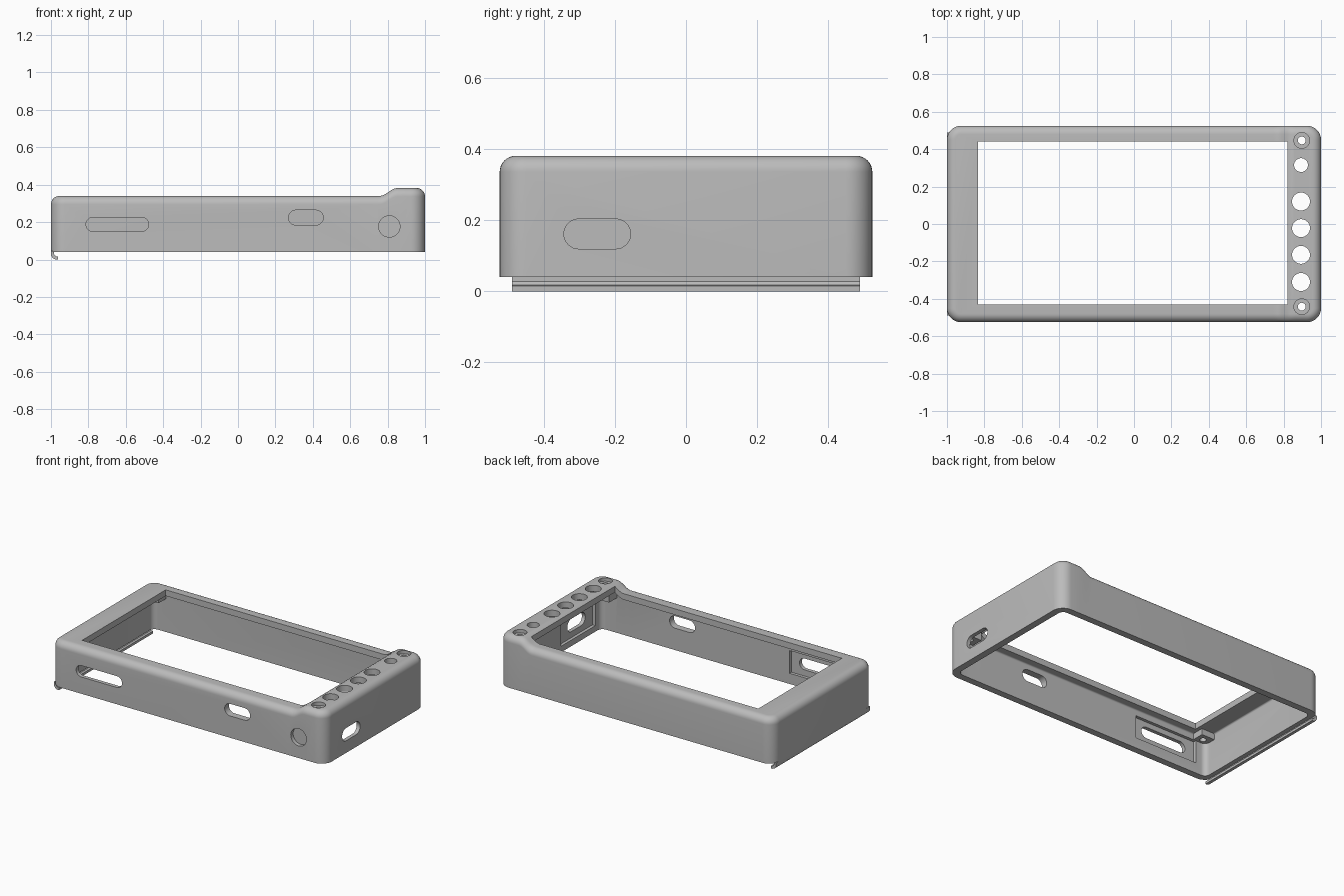
import bpy, bmesh
from math import sin, cos, pi, radians
from mathutils import Matrix, Vector

if "Cube" in bpy.data.objects:
    bpy.data.objects.remove(bpy.data.objects["Cube"])

grey = bpy.data.materials.new("plain grey")
grey.use_nodes = True
grey.diffuse_color = (0.5, 0.5, 0.5, 1)
grey.node_tree.nodes["Principled BSDF"].inputs["Base Color"].default_value = grey.diffuse_color

WALL, BASE = 0.045, 0.04
HALF_X, HALF_Y = 1.0, 0.525


def finish(bm, name):
    bmesh.ops.recalc_face_normals(bm, faces=bm.faces)
    me = bpy.data.meshes.new(name)
    bm.to_mesh(me)
    bm.free()
    me.materials.append(grey)
    ob = bpy.data.objects.new(name, me)
    bpy.context.collection.objects.link(ob)
    return ob


def top_height(x):
    """Lid height: low over the screen, an S-curve up to the button bridge."""
    t = min(max((x - 0.76) / 0.09, 0), 1)
    return 0.34 + 0.042 * t * t * (3 - 2 * t)


def rounded_body(name, half_x, half_y, corner, fillet, drop, base):
    """Rounded-plan solid whose lid follows top_height."""
    arc = [i * pi / 16 for i in range(9)]
    steps = [0.73 + 0.015 * i for i in range(10)]

    def ring(inset, z):
        r = corner - inset
        cx, cy = half_x - corner, half_y - corner
        front = [(-cx - r * cos(a), -cy - r * sin(a)) for a in arc]
        front += [(x, -cy - r) for x in steps]
        front += [(cx + r * sin(a), -cy - r * cos(a)) for a in arc]
        plan = front + [(x, -y) for x, y in reversed(front)]
        return [bm.verts.new((x, y, base if z is None else top_height(x) - drop - z)) for x, y in plan]

    bm = bmesh.new()
    rings = [ring(0, None)]
    rings += [ring(fillet * (1 - cos(a)), fillet * (1 - sin(a))) for a in arc]
    n = len(rings[0])
    for low, high in zip(rings, rings[1:]):
        for i in range(n):
            j = (i + 1) % n
            bm.faces.new((low[i], low[j], high[j], high[i]))
    bm.faces.new(rings[0][::-1])
    cap = rings[-1]
    for i in range(n // 2 - 1):
        bm.faces.new((cap[i], cap[i + 1], cap[n - 2 - i], cap[n - 1 - i]))
    return finish(bm, name)


def box(name, x, y, z):
    bm = bmesh.new()
    bmesh.ops.create_cube(bm, size=1)
    for v in bm.verts:
        v.co = Vector([(r[0] + r[1]) / 2 + c * (r[1] - r[0]) for c, r in zip(v.co, (x, y, z))])
    return finish(bm, name)


def slot(name, centre, axis, length, width, depth):
    """Stadium prism along an axis; equal length and width give a cylinder."""
    r, s = width / 2, (length - width) / 2
    points = []
    for side in (1, -1):
        for i in range(17):
            a = -pi / 2 + pi * i / 16
            points.append((side * (s + r * cos(a)), side * r * sin(a), -depth / 2))
    bm = bmesh.new()
    face = bm.faces.new([bm.verts.new(p) for p in points])
    bmesh.ops.remove_doubles(bm, verts=bm.verts, dist=0.0001)
    out = bmesh.ops.extrude_face_region(bm, geom=list(bm.faces))
    bmesh.ops.translate(bm, vec=(0, 0, depth), verts=[v for v in out["geom"] if isinstance(v, bmesh.types.BMVert)])
    turn = {"Z": Matrix(), "Y": Matrix.Rotation(pi / 2, 4, "X"),
            "X": Matrix.Rotation(pi / 2, 4, "Z") @ Matrix.Rotation(pi / 2, 4, "X")}[axis]
    bm.transform(Matrix.Translation(centre) @ turn)
    return finish(bm, name)


def combine(target, tool, operation="DIFFERENCE"):
    mod = target.modifiers.new(tool.name, "BOOLEAN")
    mod.operation, mod.solver, mod.object = operation, "EXACT", tool
    bpy.ops.object.select_all(action="DESELECT")
    bpy.context.view_layer.objects.active = target
    target.select_set(True)
    bpy.ops.object.modifier_apply(modifier=mod.name)
    bpy.data.objects.remove(tool)


# Hollow shell, open underneath
case = rounded_body("case_shell", HALF_X, HALF_Y, 0.075, 0.045, 0, BASE)
combine(case, rounded_body("cavity", HALF_X - WALL, HALF_Y - WALL, 0.035, 0.01, 0.04, -0.05))

# Screw bosses under the lid corners
for side in (-1, 1):
    y = sorted((side * 0.40, side * 0.49))
    combine(case, box("bridge_boss", (0.84, 0.965), y, (0.27, 0.355)), "UNION")
    combine(case, box("left_boss", (-0.965, -0.86), y, (0.26, 0.315)), "UNION")

# Screen window
combine(case, box("window", (-0.835, 0.82), (-0.43, 0.44), (0.2, 0.5)))

# Button holes and counterbored screw holes in the bridge
for y, size in ((0.315, 0.074), (0.12, 0.096), (-0.022, 0.096), (-0.165, 0.096), (-0.31, 0.096)):
    combine(case, slot("button_hole", (0.893, y, 0.38), "Z", size, size, 0.2))
for y in (-0.442, 0.447):
    combine(case, slot("screw_hole", (0.897, y, 0.33), "Z", 0.042, 0.042, 0.3))
    combine(case, slot("counterbore", (0.897, y, 0.39), "Z", 0.084, 0.084, 0.06))
for y in (-0.445, 0.445):
    combine(case, slot("left_screw_hole", (-0.905, y, 0.25), "Z", 0.04, 0.04, 0.09))

# Thinned wall pockets behind the ports
combine(case, box("front_pocket", (-0.88, -0.42), (-0.5, -0.47), (0.11, 0.26)))
combine(case, box("right_pocket", (0.94, 0.975), (-0.42, -0.06), (0.08, 0.25)))

# Ports in the front and right walls, and a blind round recess
combine(case, slot("long_port", (-0.645, -0.5, 0.188), "Y", 0.335, 0.075, 0.2))
combine(case, slot("short_port", (0.363, -0.5, 0.224), "Y", 0.186, 0.08, 0.2))
combine(case, slot("side_port", (0.97, -0.25, 0.162), "X", 0.188, 0.084, 0.2))
combine(case, slot("round_recess", (0.809, -0.525, 0.177), "Y", 0.114, 0.114, 0.05))

# Hooked lip below the left wall
hook = [(-1, 0.045), (-1, 0.022), (-0.99, 0.007), (-0.975, 0), (-0.962, 0),
        (-0.962, 0.016), (-0.975, 0.018), (-0.984, 0.028), (-0.984, 0.045)]
bm = bmesh.new()
bm.faces.new([bm.verts.new((x, -0.49, z)) for x, z in hook])
out = bmesh.ops.extrude_face_region(bm, geom=list(bm.faces))
bmesh.ops.translate(bm, vec=(0, 0.98, 0), verts=[v for v in out["geom"] if isinstance(v, bmesh.types.BMVert)])
lip = finish(bm, "hook_lip")

for ob in (case, lip):
    bpy.ops.object.select_all(action="DESELECT")
    bpy.context.view_layer.objects.active = ob
    ob.select_set(True)
    bpy.ops.object.shade_smooth_by_angle(angle=radians(30))
